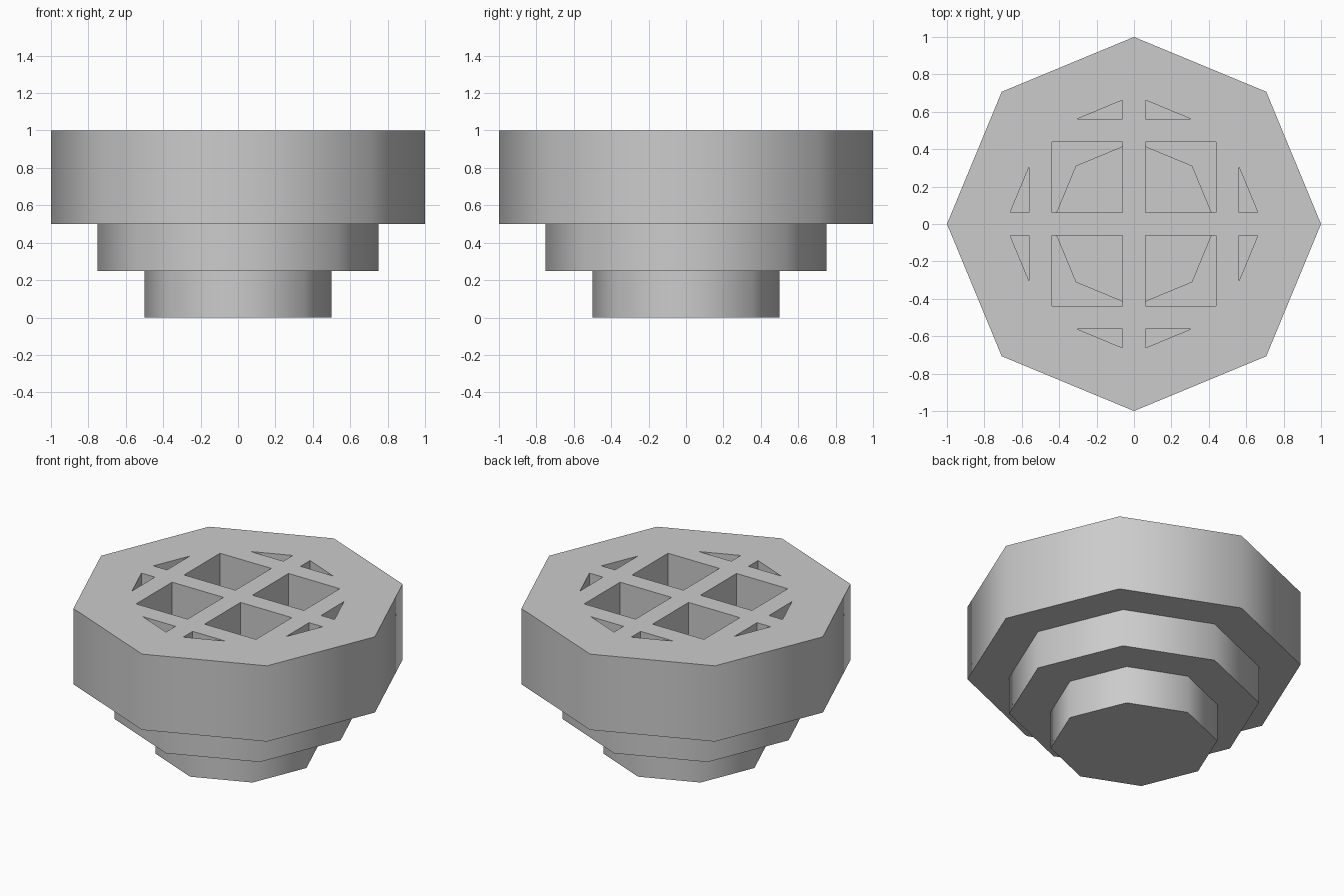
import bpy, bmesh, math
from mathutils import Vector

if "Cube" in bpy.data.objects:
    bpy.data.objects.remove(bpy.data.objects["Cube"])


def lathe(name, profile, sides=8):
    """Revolve an (r, z) profile that starts and ends on the axis."""
    bm = bmesh.new()
    rings = []
    for r, z in profile:
        if r == 0:
            rings.append([bm.verts.new((0, 0, z))])
        else:
            rings.append([bm.verts.new((r * math.cos(math.tau * i / sides),
                                        r * math.sin(math.tau * i / sides), z))
                          for i in range(sides)])
    for low, high in zip(rings[1:-2], rings[2:-1]):
        for i in range(sides):
            j = (i + 1) % sides
            bm.faces.new((low[i], low[j], high[j], high[i]))
    # flat caps as single faces
    bm.faces.new(rings[1][::-1])
    bm.faces.new(rings[-2])
    for ring in (rings[0], rings[-1]):
        bm.verts.remove(ring[0])
    bmesh.ops.recalc_face_normals(bm, faces=bm.faces)
    return finish(name, bm)


def box(name, center, size):
    bm = bmesh.new()
    bmesh.ops.create_cube(bm, size=1)
    bmesh.ops.scale(bm, vec=Vector(size), verts=bm.verts)
    bmesh.ops.translate(bm, vec=Vector(center), verts=bm.verts)
    return finish(name, bm)


def finish(name, bm):
    mesh = bpy.data.meshes.new(name)
    bm.to_mesh(mesh)
    bm.free()
    obj = bpy.data.objects.new(name, mesh)
    bpy.context.collection.objects.link(obj)
    return obj


def subtract(target, cutter):
    mod = target.modifiers.new("cut", 'BOOLEAN')
    mod.operation = 'DIFFERENCE'
    mod.solver = 'EXACT'
    mod.object = cutter
    bpy.context.view_layer.objects.active = target
    bpy.ops.object.modifier_apply(modifier=mod.name)
    bpy.data.objects.remove(cutter)


# Three-tier octagonal body
body = lathe("stepped_body", [(0, 0), (0.5, 0), (0.5, 0.25), (0.75, 0.25),
                              (0.75, 0.5), (1, 0.5), (1, 1), (0, 1)])

# Stepped inner well, with the grate bars left out of the cut
well = lathe("well_cutter", [(0, 0.0625), (0.4375, 0.0625), (0.4375, 0.3125),
                             (0.6875, 0.3125), (0.6875, 1.1), (0, 1.1)])
well.hide_render = True
for p in (-0.5, 0, 0.5):
    subtract(well, box("bar_x", (0, p, 0.85), (3, 0.125, 0.7)))
    subtract(well, box("bar_y", (p, 0, 0.85), (0.125, 3, 0.7)))
subtract(body, well)

# Smooth sides, sharp rims
bpy.ops.object.select_all(action='DESELECT')
body.select_set(True)
bpy.context.view_layer.objects.active = body
bpy.ops.object.shade_smooth_by_angle(angle=math.radians(50))
